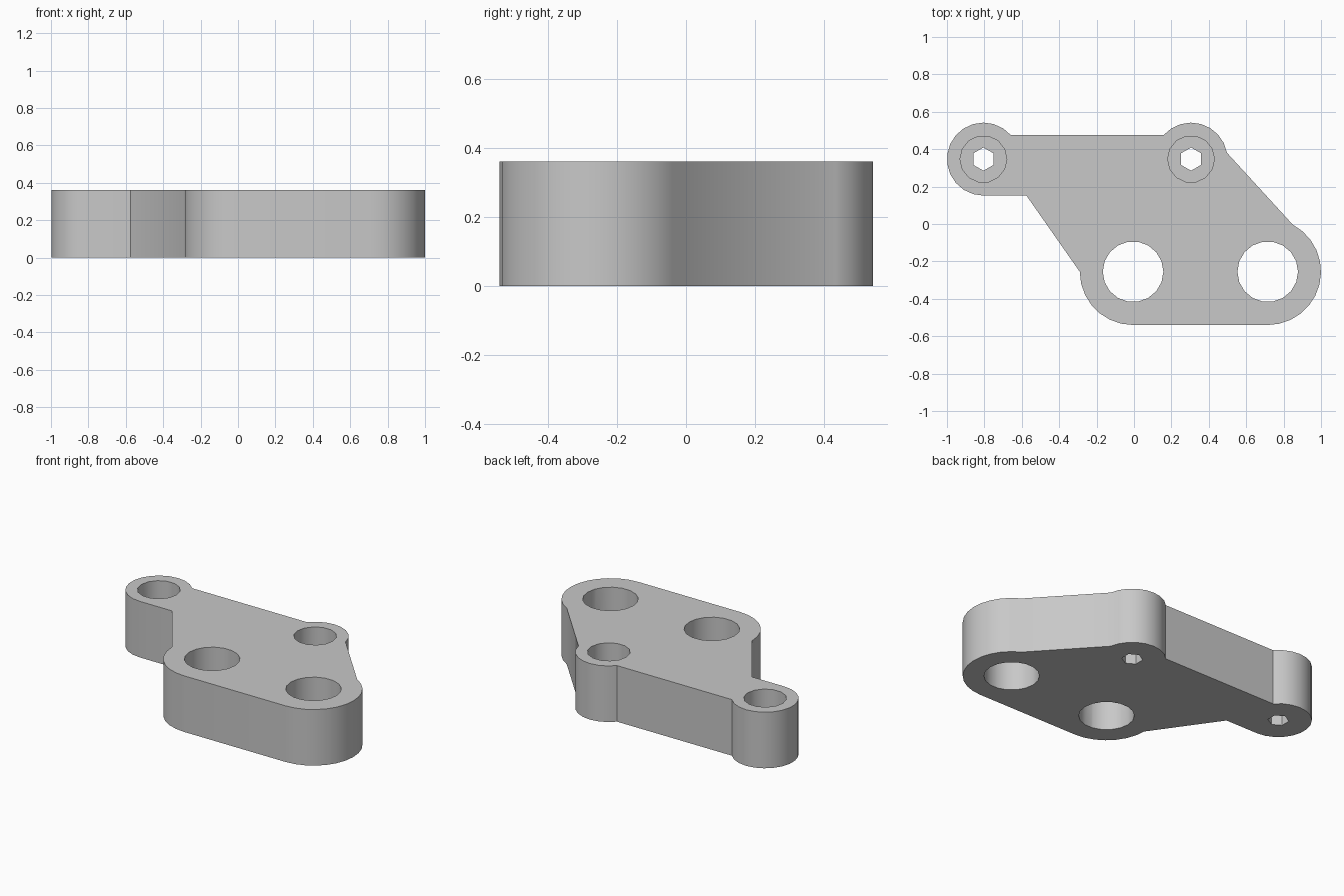
import bpy
import bmesh
from math import radians, cos, sin

default = bpy.data.objects.get("Cube")
if default:
    bpy.data.objects.remove(default, do_unlink=True)

HEIGHT = 0.36
FLOOR = 0.11            # material left under each screw head
SMALL_R, BIG_R = 0.195, 0.285
BOSS_LEFT, BOSS_RIGHT = (-0.805, 0.347), (0.305, 0.347)
LOBE_LEFT, LOBE_RIGHT = (-0.005, -0.255), (0.715, -0.255)

grey = bpy.data.materials.new("plain grey")
grey.use_nodes = True
colour = (0.58, 0.58, 0.58, 1)
grey.diffuse_color = colour
grey.node_tree.nodes["Principled BSDF"].inputs["Base Color"].default_value = colour


def arc(centre, radius, start, end, steps):
    """Points along an arc, angles in degrees."""
    angles = [radians(start + (end - start) * i / steps) for i in range(steps + 1)]
    return [(centre[0] + radius * cos(a), centre[1] + radius * sin(a)) for a in angles]


def prism(name, outline, bottom, top):
    """Closed outline extruded upright between two heights."""
    bm = bmesh.new()
    face = bm.faces.new([bm.verts.new((x, y, bottom)) for x, y in outline])
    ext = bmesh.ops.extrude_face_region(bm, geom=[face])
    for v in ext["geom"]:
        if isinstance(v, bmesh.types.BMVert):
            v.co.z = top
    bmesh.ops.recalc_face_normals(bm, faces=bm.faces)
    mesh = bpy.data.meshes.new(name)
    bm.to_mesh(mesh)
    bm.free()
    mesh.materials.append(grey)
    obj = bpy.data.objects.new(name, mesh)
    bpy.context.collection.objects.link(obj)
    return obj


def drill(plate, centre, radius, sides, bottom, turn=0):
    """Cut a round or polygonal hole from the given height up through the top."""
    ring = arc(centre, radius, turn, turn + 360, sides)[:-1]
    cutter = prism("hole_cutter", ring, bottom, HEIGHT + 0.1)
    cutter.hide_render = True
    mod = plate.modifiers.new("hole", "BOOLEAN")
    mod.operation = "DIFFERENCE"
    mod.solver = "EXACT"
    mod.object = cutter
    bpy.context.view_layer.objects.active = plate
    bpy.ops.object.modifier_apply(modifier=mod.name)
    bpy.data.objects.remove(cutter, do_unlink=True)


# Plate outline, counter-clockwise: two bosses behind, two lobes in front
outline = (
    arc(BOSS_LEFT, SMALL_R, 41, 270, 14)
    + [(-0.575, 0.152)]
    + arc(LOBE_LEFT, BIG_R, 180, 270, 7)
    + arc(LOBE_RIGHT, BIG_R, 270, 422, 12)
    + arc(BOSS_RIGHT, SMALL_R, 10, 139, 8)
)
plate = prism("bracket_plate", outline, 0, HEIGHT)

# Large through holes
for lobe in (LOBE_LEFT, LOBE_RIGHT):
    drill(plate, lobe, 0.162, 18, -0.1)

# Counterbored screw holes with six-sided shafts
for boss in (BOSS_LEFT, BOSS_RIGHT):
    drill(plate, boss, 0.125, 14, FLOOR)
    drill(plate, boss, 0.062, 6, -0.1, turn=30)

bpy.ops.object.select_all(action="DESELECT")
plate.select_set(True)
bpy.context.view_layer.objects.active = plate
bpy.ops.object.shade_smooth_by_angle(angle=radians(30))
